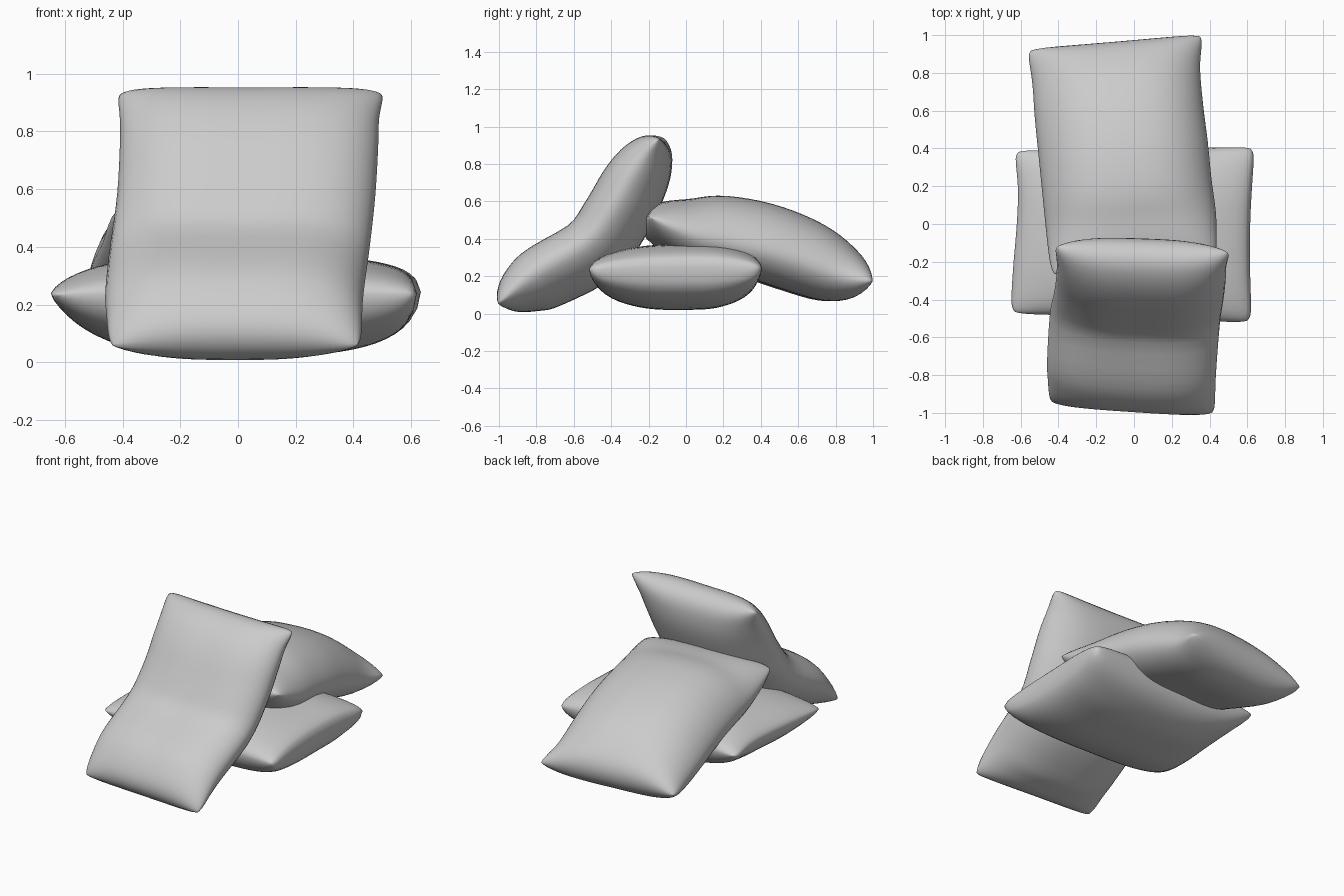
import bpy, bmesh
from mathutils import Vector

cube = bpy.data.objects.get("Cube")
if cube:
    bpy.data.objects.remove(cube, do_unlink=True)

fabric = bpy.data.materials.new("grey_fabric")
fabric.use_nodes = True
GREY = (0.6, 0.6, 0.6, 1)
fabric.diffuse_color = GREY
fabric.node_tree.nodes["Principled BSDF"].inputs["Base Color"].default_value = GREY

N = 32


def lerp(a, b, t):
    return a + (b - a) * t


def section_at(rows, t):
    """Catmull-Rom section (y, z, left x, right x) along the cushion."""
    s = min(max(t, 0), 1) * (len(rows) - 1)
    i = min(int(s), len(rows) - 2)
    f = s - i
    p = [Vector(rows[min(max(i + k, 0), len(rows) - 1)]) for k in (-1, 0, 1, 2)]
    return 0.5 * (2 * p[1] + (p[2] - p[0]) * f
                  + (2 * p[0] - 5 * p[1] + 4 * p[2] - p[3]) * f ** 2
                  + (3 * p[1] - p[0] - 3 * p[2] + p[3]) * f ** 3)


def swell(t, power=0.6):
    return max(0, 1 - abs(t) ** 3) ** power


def spaced(i):
    """Grid coordinate in -1..1, denser near the seams."""
    t = 2 * i / N - 1
    return 1.4 * t - 0.4 * t ** 3


def cushion(name, rows, skew, above, below, sag=0, right_power=0.6):
    """skew: y shift of each end; sag: lift of the side seams."""
    bm = bmesh.new()
    sheets = {1: {}, -1: {}}
    for i in range(N + 1):
        for j in range(N + 1):
            u, v = spaced(i), spaced(j)
            # rounded corners and slightly drawn-in end seams
            cu = u * (1 - 0.04 * abs(v) ** 16)
            cv = v * (1 - 0.04 * abs(u) ** 16 - 0.02 * (1 - u * u) * v * v)
            t = (cv + 1) / 2
            c = section_at(rows, t)
            d = (section_at(rows, t + 0.06) - section_at(rows, t - 0.06)).xy.normalized()
            x = lerp(c.z, c.w, (cu + 1) / 2)
            y = c.x + cu * lerp(*skew, t)
            z = c.y + sag * u * u * (1 - v * v)
            puff = swell(u, right_power if u > 0 else 0.6) * swell(v)
            edge = i in (0, N) or j in (0, N)
            for side, height in ((1, above), (-1, below)):
                if edge and side < 0:
                    sheets[side][i, j] = sheets[1][i, j]
                    continue
                h = side * height * puff
                sheets[side][i, j] = bm.verts.new((x, y - d.y * h, z + d.x * h))
    for side, s in sheets.items():
        for i in range(N):
            for j in range(N):
                quad = [s[i, j], s[i + 1, j], s[i + 1, j + 1], s[i, j + 1]]
                bm.faces.new(quad[::side])
    for f in bm.faces:
        f.smooth = True
    mesh = bpy.data.meshes.new(name)
    bm.to_mesh(mesh)
    bm.free()
    mesh.materials.append(fabric)
    obj = bpy.data.objects.new(name, mesh)
    bpy.context.collection.objects.link(obj)


# Flat cushion lying underneath, fuller at one end
cushion("bottom_cushion",
        [(-0.5, 0.235, -0.655, 0.625), (-0.25, 0.245, -0.64, 0.615),
         (0, 0.25, -0.62, 0.615), (0.2, 0.25, -0.615, 0.625),
         (0.4, 0.24, -0.635, 0.64)],
        (-0.025, 0.01), 0.122, 0.23, right_power=0.35)

# Bent cushion leaning at the front
cushion("front_cushion",
        [(-0.98, 0.05, -0.45, 0.43), (-0.87, 0.13, -0.455, 0.43),
         (-0.75, 0.2, -0.46, 0.435), (-0.5, 0.34, -0.445, 0.455),
         (-0.37, 0.52, -0.42, 0.475), (-0.28, 0.69, -0.41, 0.485),
         (-0.2, 0.83, -0.41, 0.49), (-0.13, 0.94, -0.425, 0.515)],
        (-0.03, -0.015), 0.18, 0.185, sag=0.05)

# Arched cushion sloping down to the back
cushion("back_cushion",
        [(-0.24, 0.52, -0.44, 0.44), (0, 0.45, -0.465, 0.435),
         (0.2, 0.425, -0.485, 0.41), (0.4, 0.385, -0.505, 0.39),
         (0.6, 0.315, -0.525, 0.365), (0.8, 0.225, -0.54, 0.35),
         (0.965, 0.17, -0.57, 0.37)],
        (0.04, 0.04), 0.21, 0.21, sag=-0.05)
